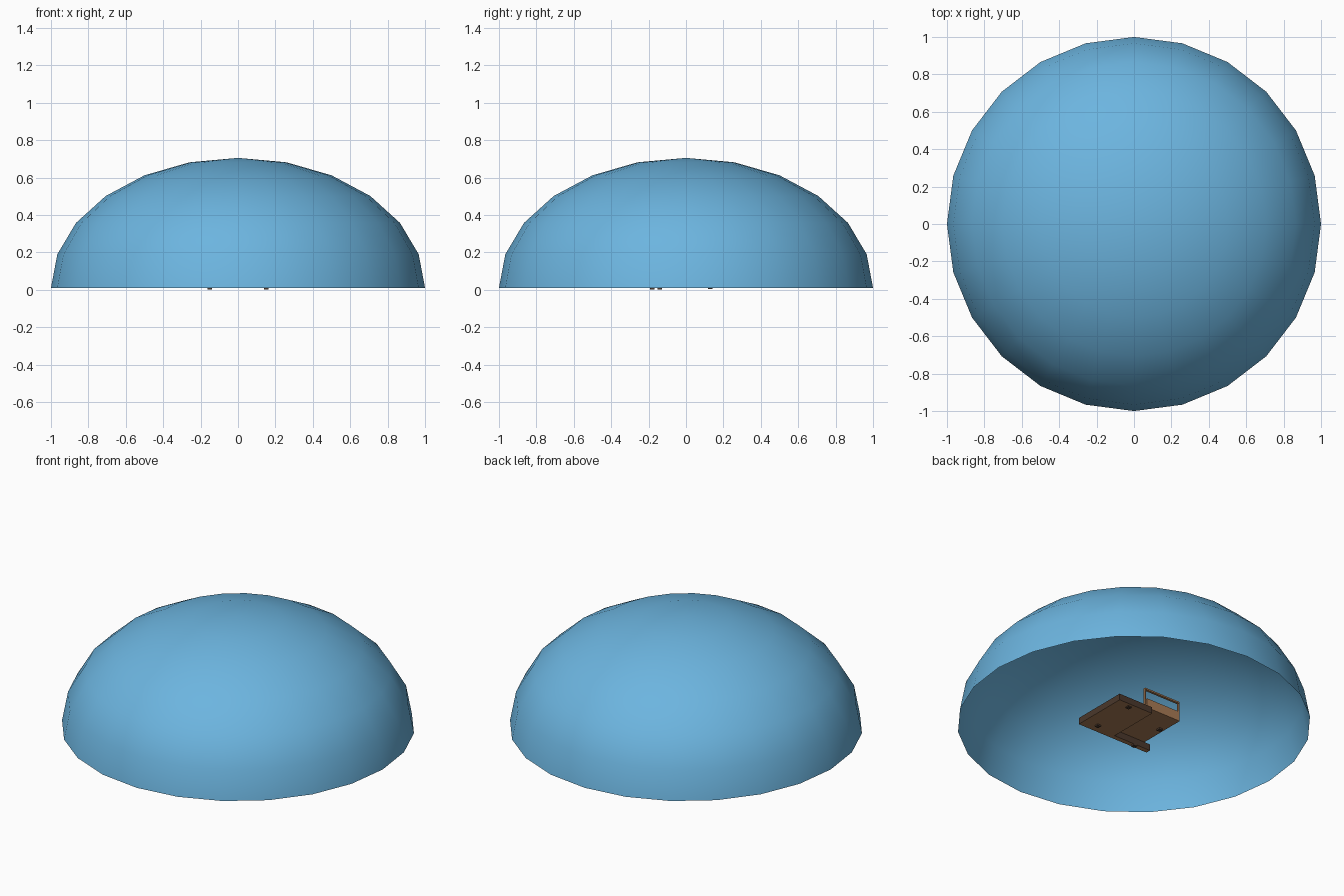
import bpy, bmesh
from mathutils import Matrix, Vector

if "Cube" in bpy.data.objects:
    bpy.data.objects.remove(bpy.data.objects["Cube"], do_unlink=True)


def material(name, rgb):
    m = bpy.data.materials.new(name)
    m.use_nodes = True
    colour = (*rgb, 1)
    m.diffuse_color = colour
    m.node_tree.nodes["Principled BSDF"].inputs["Base Color"].default_value = colour
    return m


sky = material("sky blue", (0.15, 0.46, 0.74))
wood = material("tan wood", (0.40, 0.20, 0.09))
dark = material("dark wood", (0.07, 0.04, 0.025))


def finish(name, bm, *mats):
    mesh = bpy.data.meshes.new(name)
    bm.to_mesh(mesh)
    bm.free()
    for m in mats:
        mesh.materials.append(m)
    ob = bpy.data.objects.new(name, mesh)
    bpy.context.collection.objects.link(ob)
    return ob


def box(name, low, high, mat, side_mat=None):
    """Box between two corners; side_mat colours its upright faces."""
    low, high = Vector(low), Vector(high)
    bm = bmesh.new()
    bmesh.ops.create_cube(bm, size=1, matrix=Matrix.Translation((low + high) / 2)
                          @ Matrix.Diagonal((*(high - low), 1)))
    bm.normal_update()
    for f in bm.faces:
        f.material_index = int(side_mat is not None and abs(f.normal.z) < 0.5)
    return finish(name, bm, mat, side_mat or mat)


# Open dome: the upper half of a flattened sphere
RIM, HEIGHT = 0.01, 0.695
bm = bmesh.new()
bmesh.ops.create_uvsphere(bm, u_segments=24, v_segments=12, radius=1)
bmesh.ops.delete(bm, geom=[v for v in bm.verts if v.co.z < -0.01], context="VERTS")
for v in bm.verts:
    v.co.z = RIM + v.co.z * HEIGHT
for f in bm.faces:
    f.smooth = True
finish("dome", bm, sky)

# Low platform: a wide side and a narrow front strip around a raised floor
box("side_platform", (0, -0.20, 0.01), (0.24, 0.16, 0.05), wood, dark)
box("front_platform", (-0.26, -0.20, 0.01), (0, -0.17, 0.05), wood, dark)
box("raised_floor", (-0.22, -0.17, 0.05), (0.02, 0.14, 0.06), wood)

# Low walls on the raised floor
box("back_wall", (-0.22, 0.125, 0.06), (0.02, 0.14, 0.11), wood)
box("right_wall", (-0.22, -0.17, 0.06), (-0.205, 0.125, 0.11), wood)

# Posts and rail
for name, x, y, top in (("corner_post", -0.215, 0.132, 0.17),
                        ("side_post", 0.03, 0.132, 0.17),
                        ("front_post", -0.215, -0.16, 0.17)):
    box(name, (x - 0.005, y - 0.005, 0.05), (x + 0.005, y + 0.005, top), wood)
box("back_rail", (-0.22, 0.125, 0.165), (0.035, 0.14, 0.175), wood)
box("front_post_cap", (-0.225, -0.17, 0.165), (-0.205, -0.11, 0.172), wood)

# Short feet
for name, x, y, z in (("front_left_foot", 0.15, -0.14, 0.0),
                      ("front_right_foot", -0.15, -0.18, 0.0),
                      ("back_left_foot", 0.15, 0.13, 0.003),
                      ("back_right_foot", -0.19, 0.0, 0.04)):
    box(name, (x - 0.012, y - 0.012, z), (x + 0.012, y + 0.012, z + 0.012), dark)
